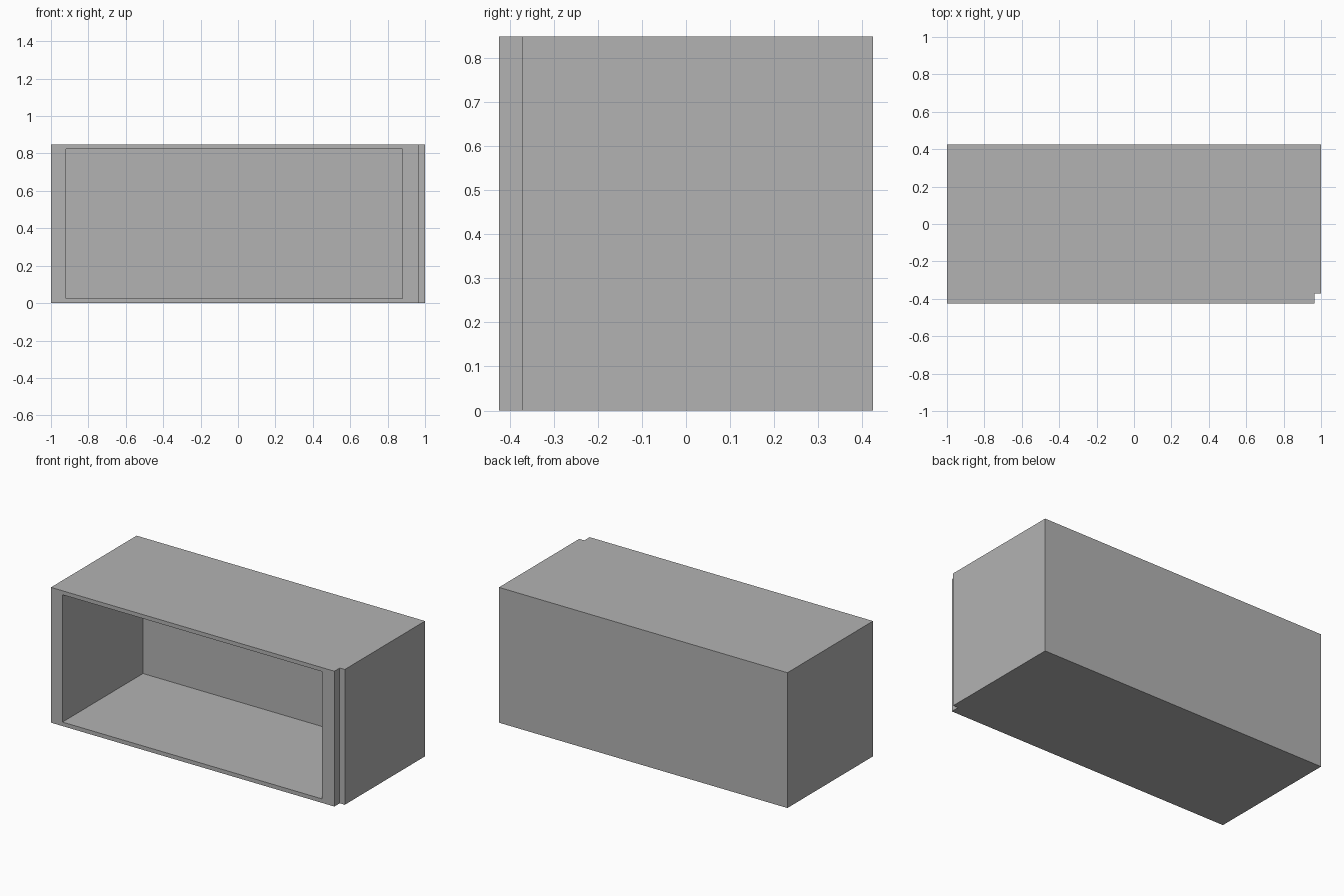
import bpy
import bmesh

# Remove the default cube
cube = bpy.data.objects.get("Cube")
if cube:
    bpy.data.objects.remove(cube, do_unlink=True)

GREY = (0.45, 0.45, 0.45, 1)
grey = bpy.data.materials.new("plain grey")
grey.use_nodes = True
grey.diffuse_color = GREY
grey.node_tree.nodes["Principled BSDF"].inputs["Base Color"].default_value = GREY


def extruded(name, outline, bottom, top):
    """Extrude a plan outline of (x, y) points upwards into a closed solid."""
    bm = bmesh.new()
    base = bm.faces.new([bm.verts.new((x, y, bottom)) for x, y in outline])
    new = bmesh.ops.extrude_face_region(bm, geom=[base])["geom"]
    risen = [v for v in new if isinstance(v, bmesh.types.BMVert)]
    bmesh.ops.translate(bm, verts=risen, vec=(0, 0, top - bottom))
    bmesh.ops.recalc_face_normals(bm, faces=bm.faces)
    mesh = bpy.data.meshes.new(name)
    bm.to_mesh(mesh)
    bm.free()
    mesh.materials.append(grey)
    obj = bpy.data.objects.new(name, mesh)
    bpy.context.collection.objects.link(obj)
    return obj


width, depth, height = 1.0, 0.424, 0.848   # half width, half depth, full height
wall = 0.025

# Outer body with a small rebate along the front left corner
body = extruded("cabinet_body", [
    (-width, -depth), (0.965, -depth), (0.965, -0.371),
    (width, -0.371), (width, depth), (-width, depth)], 0, height)

# Open compartment cut into the front
cutter = extruded("compartment_cutter", [
    (-0.92, -0.6), (0.88, -0.6), (0.88, 0.373), (-0.92, 0.373)],
    wall, height - wall)
cutter.hide_render = True
cutter.hide_viewport = True

cut = body.modifiers.new("compartment", "BOOLEAN")
cut.operation = "DIFFERENCE"
cut.solver = "EXACT"
cut.object = cutter
